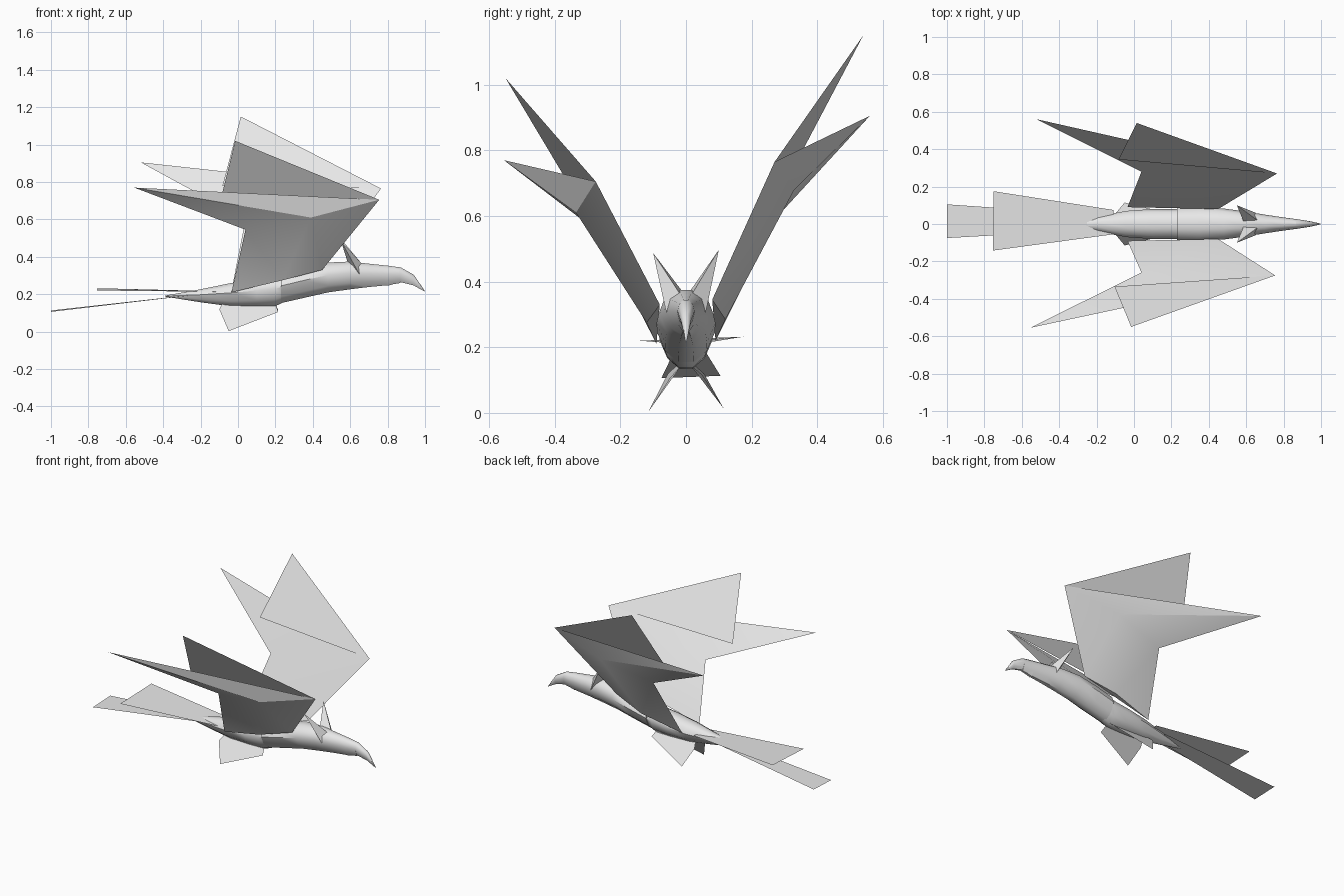
import bpy, bmesh, math

grey = bpy.data.materials.new("pale grey")
grey.diffuse_color = (0.8, 0.8, 0.8, 1)


def build(name, verts, faces, angle=30, solid=False):
    mesh = bpy.data.meshes.new(name)
    mesh.from_pydata(verts, [], faces)
    if solid:
        bm = bmesh.new()
        bm.from_mesh(mesh)
        bmesh.ops.recalc_face_normals(bm, faces=bm.faces)
        bm.to_mesh(mesh)
        bm.free()
    mesh.materials.append(grey)
    ob = bpy.data.objects.new(name, mesh)
    bpy.context.collection.objects.link(ob)
    bpy.ops.object.select_all(action='DESELECT')
    ob.select_set(True)
    bpy.context.view_layer.objects.active = ob
    bpy.ops.object.shade_smooth_by_angle(angle=math.radians(angle))
    return ob


def loft(name, rings, sides=10):
    """Rings of (x, bottom, top, half width); keel is narrower than the back."""
    verts, faces = [], []
    for x, lo, hi, w in rings:
        mid = lo + 0.58 * (hi - lo)
        for k in range(sides):
            a = 2 * math.pi * k / sides
            c, s = math.cos(a), math.sin(a)
            if s < 0:
                c *= 1 + 0.2 * s
            verts.append((x, w * c, mid + s * ((hi - mid) if s > 0 else (mid - lo))))
    for r in range(len(rings) - 1):
        for k in range(sides):
            n = (k + 1) % sides
            a, b = r * sides, (r + 1) * sides
            faces.append((a + k, a + n, b + n, b + k))
    last = (len(rings) - 1) * sides
    faces += [tuple(range(sides)), tuple(range(last, last + sides))]
    return build(name, verts, faces, 45, True)


# Body: rear half, front half with neck and head, hooked beak
loft("rear_body", [(-0.39, 0.187, 0.193, 0.003), (-0.2, 0.155, 0.228, 0.04),
                   (-0.04, 0.132, 0.262, 0.07), (0.1, 0.13, 0.285, 0.08),
                   (0.2, 0.132, 0.30, 0.08), (0.25, 0.155, 0.31, 0.08)])
loft("front_body", [(0.23, 0.148, 0.315, 0.088), (0.35, 0.175, 0.345, 0.09),
                    (0.48, 0.205, 0.373, 0.083), (0.6, 0.222, 0.378, 0.066),
                    (0.7, 0.235, 0.366, 0.05), (0.8, 0.245, 0.355, 0.035),
                    (0.87, 0.258, 0.345, 0.026)])
loft("beak", [(0.80, 0.242, 0.354, 0.033), (0.87, 0.262, 0.345, 0.026),
              (0.94, 0.245, 0.305, 0.015), (0.998, 0.214, 0.219, 0.002)])

# Wings: a wedge-shaped arm with a rear feather, and an outer feather panel
WING_FACES = [(0, 1, 4, 2), (1, 3, 4),          # upper side
              (1, 5, 3), (5, 4, 3),             # feather underside
              (0, 6, 5, 1), (6, 2, 4, 5),       # arm underside
              (0, 2, 6)]                        # root


def wing(side, front, tip, rear, feather, notch, ridge, root, panel_tip, panel_end):
    build(side + "_wing", [front, tip, rear, feather, notch, ridge, root],
          WING_FACES, 25, True)
    build(side + "_outer_feather", [tip, panel_tip, panel_end], [(0, 1, 2)])


wing("right", (0.45, -0.08, 0.33), (0.755, -0.275, 0.705), (-0.035, -0.09, 0.21),
     (-0.555, -0.555, 0.77), (0.04, -0.26, 0.545), (0.39, -0.335, 0.61),
     (0.24, -0.12, 0.275), (-0.015, -0.55, 1.02), (-0.104, -0.335, 0.66))
wing("left", (0.45, 0.08, 0.345), (0.765, 0.27, 0.765), (-0.035, 0.09, 0.22),
     (-0.52, 0.56, 0.905), (0.04, 0.28, 0.6), (0.39, 0.33, 0.68),
     (0.24, 0.12, 0.285), (0.015, 0.54, 1.15), (-0.083, 0.345, 0.78))

# Tail sheets
build("upper_tail", [(-0.11, -0.055, 0.213), (-0.11, 0.075, 0.216),
                     (-0.75, 0.175, 0.232), (-0.755, -0.142, 0.22)], [(0, 1, 2, 3)])
build("lower_tail", [(-0.2, -0.03, 0.2), (-0.2, 0.05, 0.202),
                     (-1.0, 0.105, 0.113), (-1.0, -0.075, 0.106)], [(0, 1, 2, 3)])

# Feet and head crests, one on each side
for side, s in (("right", -1), ("left", 1)):
    lift = 0.01 if s > 0 else 0
    build(side + "_foot", [(-0.1, s * 0.055, 0.12), (-0.05, s * 0.115, 0.003 + lift),
                           (0.215, s * 0.05, 0.105 + lift), (0.2, s * 0.01, 0.15),
                           (-0.08, s * 0.01, 0.16)], [(0, 1, 2, 3, 4)])
    build(side + "_crest", [(0.55, s * 0.1, 0.487 + lift), (0.585, s * 0.015, 0.375),
                            (0.65, s * 0.06, 0.305), (0.66, s * 0.02, 0.365)],
          [(0, 1, 2), (0, 1, 3), (0, 3, 2)], 30, True)
